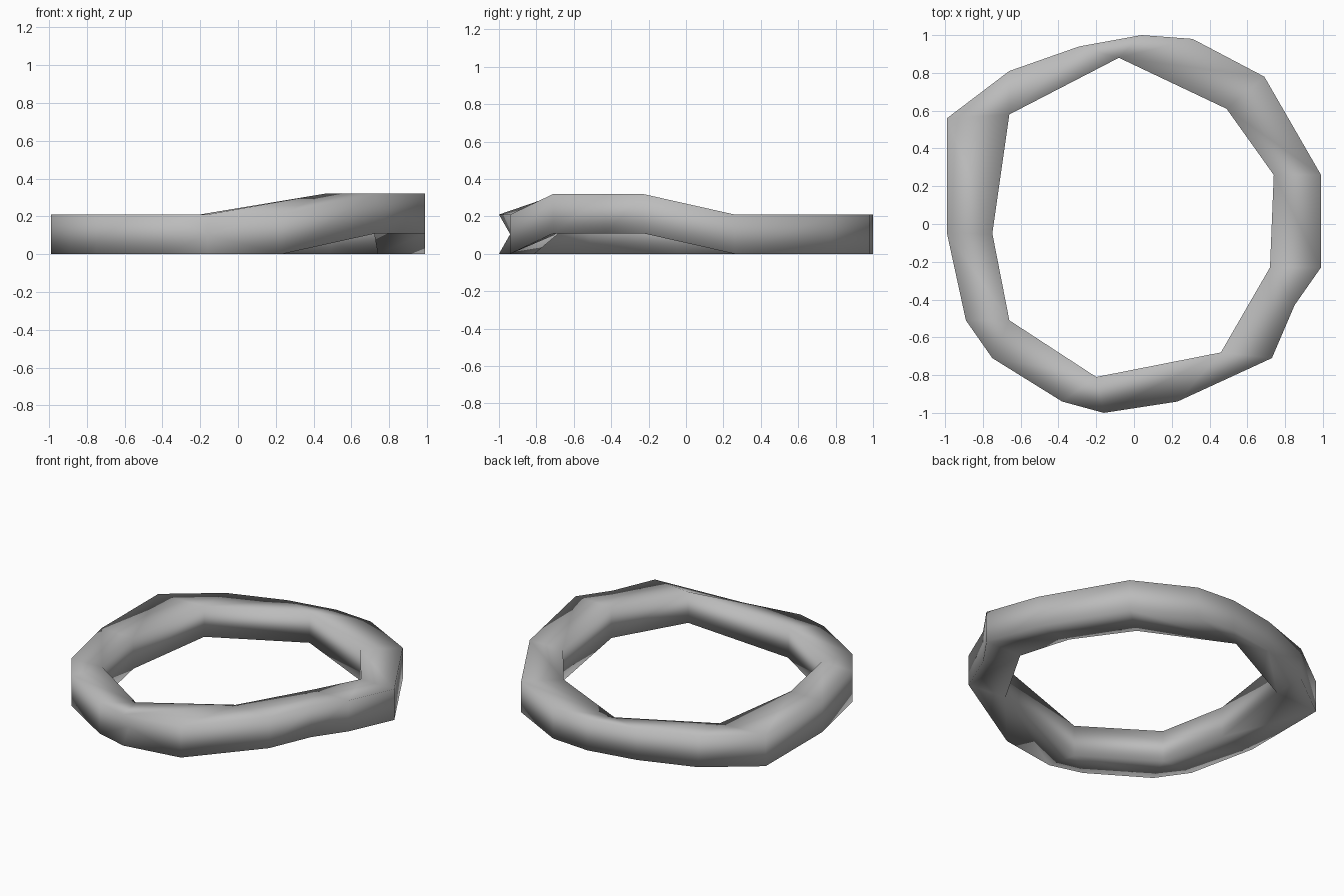
import bpy, bmesh
from mathutils import Vector

default_cube = bpy.data.objects.get("Cube")
if default_cube:
    bpy.data.objects.remove(default_cube, do_unlink=True)

# Plan outlines of the ring, counter-clockwise
outer_outline = [(.99, .26), (.69, .78), (.31, .98), (.04, 1), (-.29, .94), (-.66, .81),
                 (-.99, .56), (-.99, -.05), (-.89, -.51), (-.75, -.71), (-.38, -.94),
                 (-.16, -1), (.23, -.94), (.73, -.71), (.85, -.43), (.99, -.23)]
inner_outline = [(.74, .26), (.49, .61), (-.08, .88), (-.66, .58), (-.75, -.05),
                 (-.66, -.51), (-.2, -.81), (.46, -.68), (.72, -.23)]
thickness = .21
lift = .11
notch_index = outer_outline.index((-.16, -1))


def base_height(x, y):
    """The front corner on the +x side is lifted off the ground."""
    return lift if x > .4 and y < -.2 else 0


def make_rims(bm, outline):
    """Return the bottom and top rim vertices over an outline."""
    bottom = [bm.verts.new((x, y, base_height(x, y))) for x, y in outline]
    top = [bm.verts.new(v.co + Vector((0, 0, thickness))) for v in bottom]
    return bottom, top


def nearest_inner(point):
    distances = [(Vector(point) - Vector(q)).length for q in inner_outline]
    return distances.index(min(distances))


bm = bmesh.new()
outer_bottom, outer_top = make_rims(bm, outer_outline)
inner_bottom, inner_top = make_rims(bm, inner_outline)

# Top and bottom surfaces join each outer corner to its closest inner corner
links = [nearest_inner(p) for p in outer_outline]
count = len(outer_outline)
for i in range(count):
    j = (i + 1) % count
    a, b = links[i], links[j]
    for outer, inner in ((outer_top, inner_top), (outer_bottom, inner_bottom)):
        corners = [outer[i], outer[j], inner[b]]
        if a != b:
            corners.append(inner[a])
        bm.faces.new(corners)

# Outer wall, pinched inwards at the front
x, y = outer_outline[notch_index]
pinch = bm.verts.new((x, y + .06, thickness / 2))
for i in range(count):
    j = (i + 1) % count
    wall = [outer_bottom[i], outer_bottom[j], outer_top[j], outer_top[i]]
    if notch_index not in (i, j):
        bm.faces.new(wall)
        continue
    for k in range(len(wall)):
        start, end = wall[k], wall[(k + 1) % len(wall)]
        at_notch = (outer_bottom[notch_index], outer_top[notch_index])
        if not (start in at_notch and end in at_notch):
            bm.faces.new((start, end, pinch))

# Inner wall
for i in range(len(inner_outline)):
    j = (i + 1) % len(inner_outline)
    bm.faces.new((inner_bottom[j], inner_bottom[i], inner_top[i], inner_top[j]))

bmesh.ops.recalc_face_normals(bm, faces=bm.faces[:])
for face in bm.faces:
    face.smooth = True
mesh = bpy.data.meshes.new("ring_band")
bm.to_mesh(mesh)
bm.free()

# Plain grey finish
grey = bpy.data.materials.new("plain_grey")
grey.use_nodes = True
colour = (.5, .5, .5, 1)
grey.diffuse_color = colour
grey.node_tree.nodes["Principled BSDF"].inputs["Base Color"].default_value = colour
mesh.materials.append(grey)

ring = bpy.data.objects.new("ring_band", mesh)
bpy.context.scene.collection.objects.link(ring)
